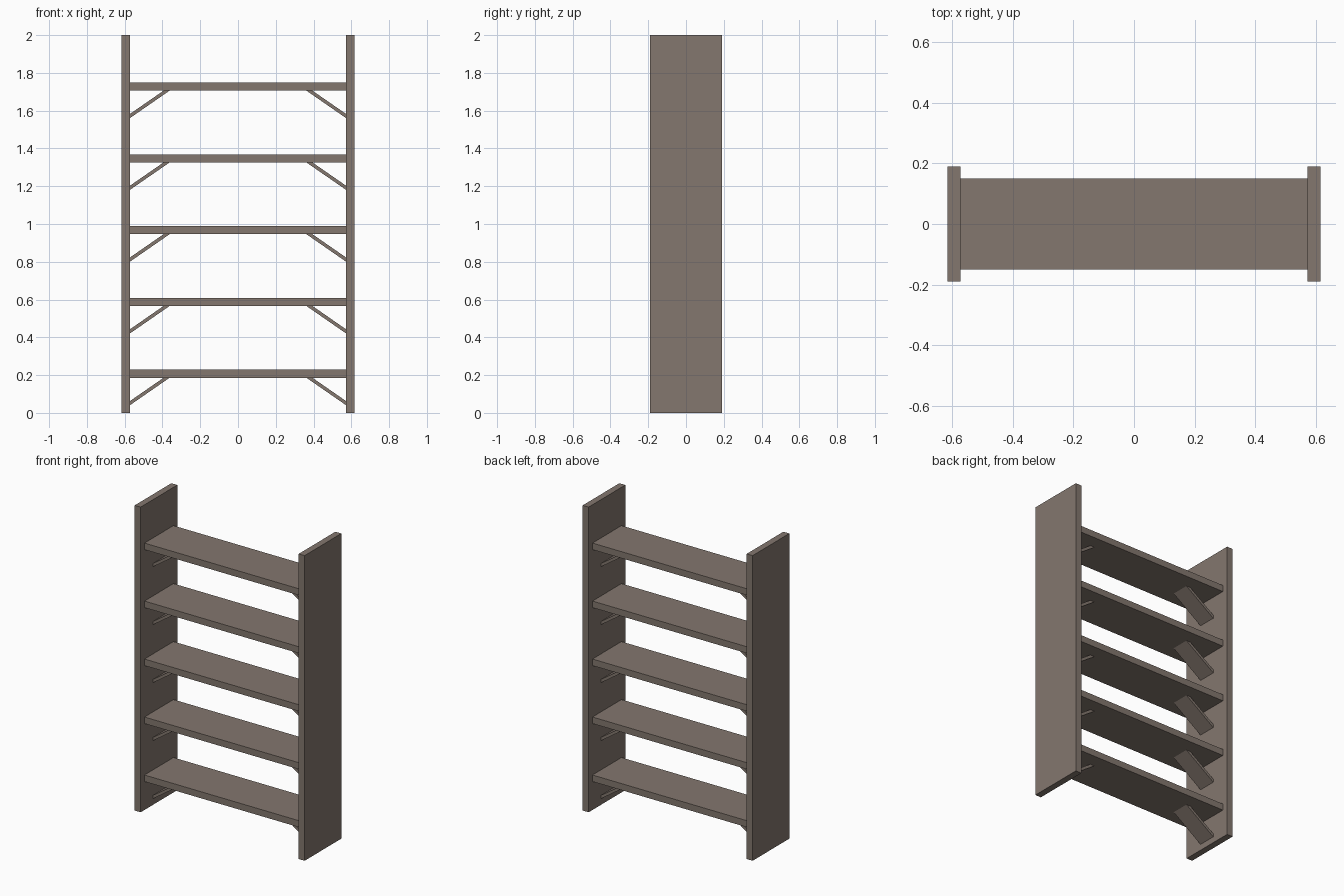
import bpy

if "Cube" in bpy.data.objects:
    bpy.data.objects.remove(bpy.data.objects["Cube"])

wood = bpy.data.materials.new("grey brown wood")
wood.diffuse_color = (0.227, 0.184, 0.156, 1)
wood.use_nodes = True
wood.node_tree.nodes["Principled BSDF"].inputs["Base Color"].default_value = wood.diffuse_color


def prism(name, profile, half_depth):
    """Extrude an x-z profile along y, centred on y = 0."""
    n = len(profile)
    verts = [(x, y, z) for y in (-half_depth, half_depth) for x, z in profile]
    faces = [tuple(range(n)), tuple(range(2 * n - 1, n - 1, -1))]
    faces += [(i, i + n, (i + 1) % n + n, (i + 1) % n) for i in range(n)]
    # keep normals outward for clockwise profiles
    area = sum(profile[i][0] * profile[(i + 1) % n][1]
               - profile[(i + 1) % n][0] * profile[i][1] for i in range(n))
    if area < 0:
        faces = [f[::-1] for f in faces]
    mesh = bpy.data.meshes.new(name)
    mesh.from_pydata(verts, [], faces)
    mesh.materials.append(wood)
    bpy.context.collection.objects.link(bpy.data.objects.new(name, mesh))


def rect(x0, x1, z0, z1):
    return [(x0, z0), (x1, z0), (x1, z1), (x0, z1)]


INNER, OUTER = 0.573, 0.616

# upright side panels
for side, s in (("left", -1), ("right", 1)):
    prism(f"{side}_side_panel", rect(*sorted((s * INNER, s * OUTER)), 0, 2), 0.19)

for i in range(5):
    bottom = 0.186 + 0.38 * i
    # shelf board
    prism(f"shelf_{i + 1}", rect(-INNER, INNER, bottom, bottom + 0.043), 0.15)
    # slanted braces under each end of the shelf
    for side, s in (("left", -1), ("right", 1)):
        profile = [(s * INNER, bottom - 0.146), (s * INNER, bottom - 0.124),
                   (s * 0.394, bottom), (s * 0.362, bottom)]
        prism(f"{side}_brace_{i + 1}", profile, 0.06)
